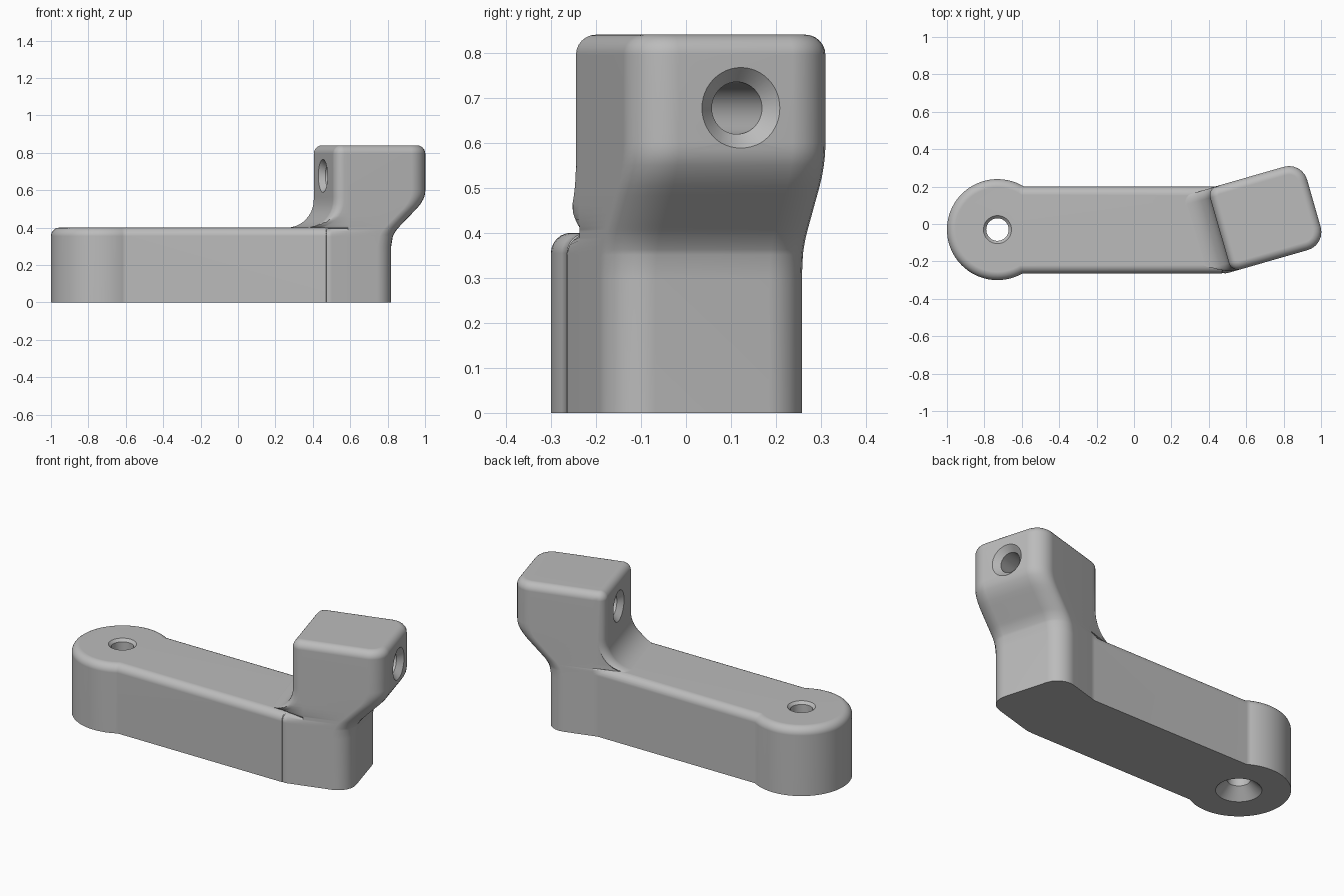
import bpy, bmesh
from math import sin, cos, pi, sqrt, radians

cube = bpy.data.objects.get("Cube")
if cube:
    bpy.data.objects.remove(cube, do_unlink=True)

TILT = radians(16)           # turn of the raised head in plan
BAR_TOP, HEAD_TOP = 0.4, 0.84
EDGE = 0.045                 # edge rounding
FRONT, BACK = -0.265, 0.2    # bar sides
SIDE_A, SIDE_B = -0.39, 0.073  # head sides, in its turned frame
STEPS = 6

grey = bpy.data.materials.new("plain grey")
grey.use_nodes = True
grey.diffuse_color = (0.5, 0.5, 0.5, 1)
grey.node_tree.nodes["Principled BSDF"].inputs["Base Color"].default_value = (0.5, 0.5, 0.5, 1)


def loft(name, rings):
    """Closed solid through equal-length rings of points."""
    bm = bmesh.new()
    loops = [[bm.verts.new(p) for p in ring] for ring in rings]
    for a, b in zip(loops, loops[1:]):
        for i in range(len(a)):
            j = (i + 1) % len(a)
            bm.faces.new((a[i], a[j], b[j], b[i]))
    bm.faces.new(loops[0][::-1])
    bm.faces.new(loops[-1])
    bmesh.ops.recalc_face_normals(bm, faces=bm.faces[:])
    mesh = bpy.data.meshes.new(name)
    bm.to_mesh(mesh)
    bm.free()
    mesh.materials.append(grey)
    obj = bpy.data.objects.new(name, mesh)
    bpy.context.collection.objects.link(obj)
    return obj


def turned(u, v, z):
    return (u * cos(TILT) - v * sin(TILT), u * sin(TILT) + v * cos(TILT), z)


def combine(target, other, operation):
    mod = target.modifiers.new("combine", 'BOOLEAN')
    mod.operation, mod.object, mod.solver = operation, other, 'EXACT'
    bpy.context.view_layer.objects.active = target
    bpy.ops.object.modifier_apply(modifier=mod.name)
    bpy.data.objects.remove(other, do_unlink=True)


def rounding(top):
    """Height and inset pairs of a rounded top edge."""
    angles = [pi / 2 * k / STEPS for k in range(STEPS + 1)]
    return [(top - EDGE + EDGE * sin(a), EDGE * (1 - cos(a))) for a in angles]


# Bar with a round boss at its end
def bar_ring(z, inset):
    cx, cy, r = -0.73, -0.03, 0.27 - inset
    lo, hi = FRONT + inset, BACK - inset
    x_hi = sqrt(r * r - (hi - cy) ** 2)
    x_lo = sqrt(r * r - (lo - cy) ** 2)
    from math import atan2
    a0, a1 = atan2(hi - cy, x_hi), 2 * pi + atan2(lo - cy, x_lo)
    ring = []
    for k in range(49):
        a = a0 + (a1 - a0) * k / 48
        ring.append((cx + r * cos(a), cy + r * sin(a), z))
    return ring + [(0.47, lo, z), (0.56, -0.1, z), (0.44, hi, z)]


arm = loft("crank_arm", [bar_ring(0, 0)] + [bar_ring(z, i) for z, i in rounding(BAR_TOP)])


# Raised head: rounded rectangle slices with an overhang and a fillet foot
def ramp(t, h=0.05):
    return 0 if t < -h else t if t > h else (t + h) ** 2 / (4 * h)


def head_ring(z, u0, inset=0, limit=0):
    u1 = 0.765 + ramp(z - 0.36) - ramp(z - 0.55) - inset
    u0, v0, v1 = u0 + inset, SIDE_A + inset, SIDE_B - inset
    small, big = 0.05 - inset, 0.1 - inset
    corners = [(u0 + small, v0 + small, small, 2), (u1 - big, v0 + big, big, 3),
               (u1 - big, v1 - big, big, 0), (u0 + small, v1 - small, small, 1)]
    ring = []
    for n, (cu, cv, r, quarter) in enumerate(corners):
        arc = []
        for k in range(STEPS + 1):
            a = pi / 2 * (quarter + k / STEPS)
            u = cu + r * cos(a)
            x, y, _ = turned(u, cv + r * sin(a), z)
            if n in (0, 3):   # keep the foot within the bar sides
                y = min(max(y, FRONT + limit + 0.001), BACK - limit - 0.001)
            arc.append((x, y, z))
        if n == 3:
            arc.insert(0, turned(0.5, v1, z))
        ring += arc
        if n == 0:
            ring.append(turned(0.5, v0, z))
    return ring


slices = [head_ring(0, 0.36), head_ring(0.3, 0.36)]
slices += [head_ring(z - 0.004, 0.36, 0, i) for z, i in rounding(BAR_TOP)]
for k in range(11):
    a = pi / 2 * k / 10
    z = 0.55 - 0.15 * cos(a)
    slices.append(head_ring(z - (0.002 if k == 0 else 0), 0.28 + 0.15 * sin(a), 0, EDGE * (1 - sin(a))))
slices += [head_ring(z, 0.43) for z in (0.565, 0.58, 0.6)]
slices += [head_ring(z, 0.43, i) for z, i in rounding(HEAD_TOP)]
combine(arm, loft("head", slices), 'UNION')


# Countersunk bores
def circle(r):
    return [(r * cos(2 * pi * k / 48), r * sin(2 * pi * k / 48)) for k in range(48)]


boss_bore = [(-0.01, 0.13), (0.06, 0.06), (0.385, 0.06), (0.41, 0.085)]
combine(arm, loft("boss_bore", [[(-0.73 + a, -0.03 + b, z) for a, b in circle(r)]
                                for z, r in boss_bore]), 'DIFFERENCE')
head_bore = [(0.42, 0.098), (0.46, 0.058), (0.923, 0.058), (0.963, 0.098)]
combine(arm, loft("head_bore", [[turned(u, -0.147 + a, 0.677 + b) for a, b in circle(r)]
                                for u, r in head_bore]), 'DIFFERENCE')

# Smooth shading with crisp edges
bpy.ops.object.select_all(action='DESELECT')
arm.select_set(True)
bpy.context.view_layer.objects.active = arm
bpy.ops.object.shade_smooth_by_angle(angle=radians(30))
weighted = arm.modifiers.new("even_shading", 'WEIGHTED_NORMAL')
weighted.keep_sharp = True
